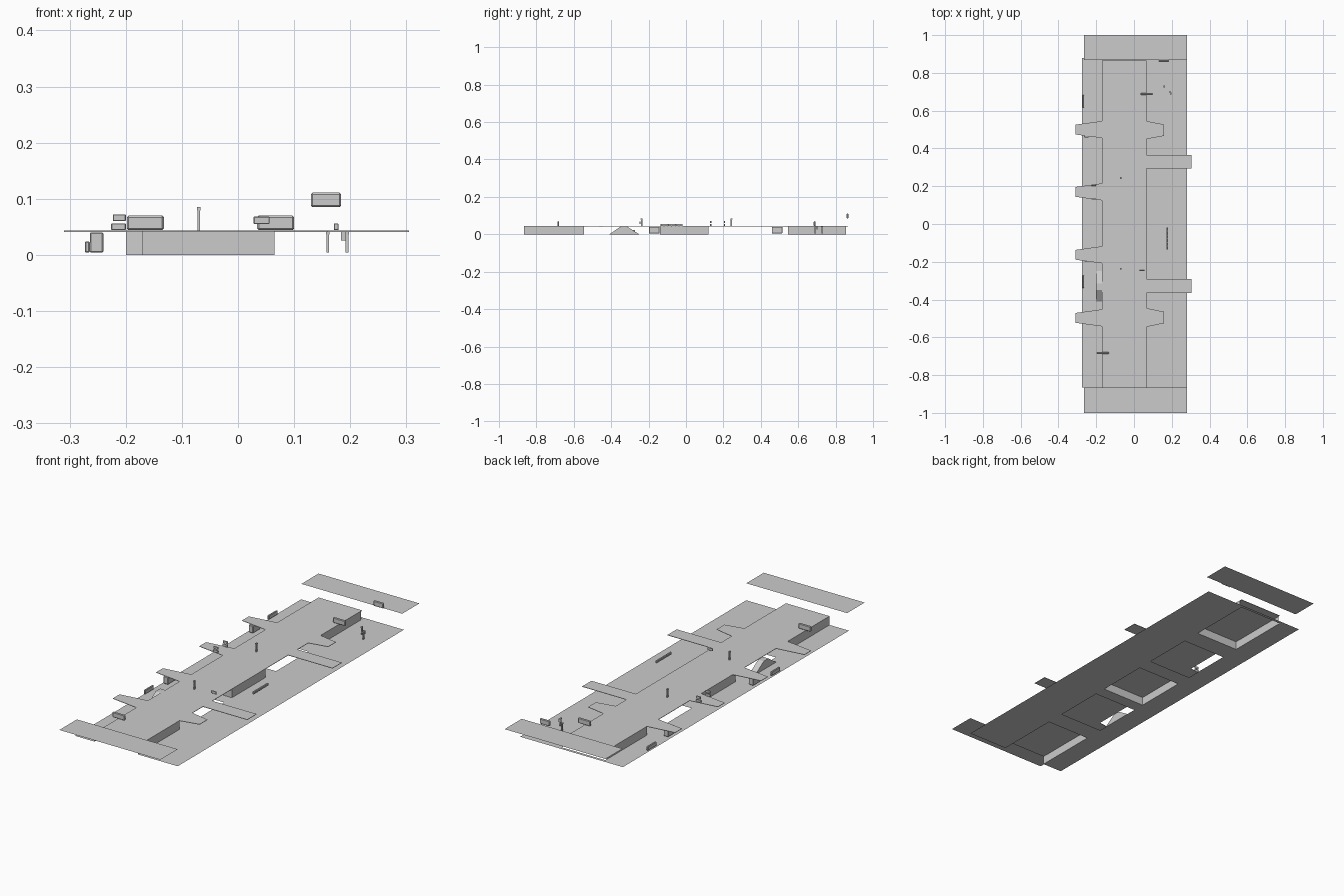
import bpy, bmesh, math

if "Cube" in bpy.data.objects:
    bpy.data.objects.remove(bpy.data.objects["Cube"])

XL, XR, DECK, UPPER = -0.17, 0.065, 0.042, 0.083


def make(name, verts, faces):
    me = bpy.data.meshes.new(name)
    me.from_pydata(verts, [], faces)
    ob = bpy.data.objects.new(name, me)
    bpy.context.collection.objects.link(ob)
    return ob


def quads(name, polys):
    verts, faces = [], []
    for p in polys:
        faces.append(list(range(len(verts), len(verts) + len(p))))
        verts += p
    ob = make(name, verts, faces)
    bm = bmesh.new()
    bm.from_mesh(ob.data)
    bmesh.ops.remove_doubles(bm, verts=bm.verts, dist=1e-5)
    bm.to_mesh(ob.data)
    bm.free()
    return ob


def flat(x0, x1, y0, y1, z):
    return [(x0, y0, z), (x1, y0, z), (x1, y1, z), (x0, y1, z)]


def wall(a, b):
    return [(*a, 0), (*b, 0), (*b, DECK), (*a, DECK)]


def box(name, x0, x1, y0, y1, z0, z1, bevel=0):
    bm = bmesh.new()
    bmesh.ops.create_cube(bm, size=1)
    for v in bm.verts:
        v.co.x = x0 + (v.co.x + .5) * (x1 - x0)
        v.co.y = y0 + (v.co.y + .5) * (y1 - y0)
        v.co.z = z0 + (v.co.z + .5) * (z1 - z0)
    if bevel:
        bmesh.ops.bevel(bm, geom=bm.edges[:], offset=bevel, segments=1, affect='EDGES')
    me = bpy.data.meshes.new(name)
    bm.to_mesh(me)
    bm.free()
    ob = bpy.data.objects.new(name, me)
    bpy.context.collection.objects.link(ob)
    return ob


# lower floor: side aisles plus cross pieces between the open wells
floor = [flat(-.275, XL, -.865, .88, 0), flat(XR, .28, -.865, .88, 0)]
for y0, y1 in [(-.545, -.45), (-.2, -.14), (.12, .2), (.45, .545), (.865, .88)]:
    floor.append(flat(XL, XR, y0, y1, 0))
quads("lower_floor", floor)

# raised deck with side platforms, traced as one outline
right = []
for y, hb, ht, tip in [(-.495, .05, .03, .16), (-.328, .036, .036, .305),
                       (.33, .036, .036, .305), (.497, .048, .03, .16)]:
    right += [(XR, y - hb), (tip, y - ht), (tip, y + ht), (XR, y + hb)]
left = []
for y in (.5, .17, -.163, -.497):
    left += [(XL, y + .045), (-.31, y + .026), (-.31, y - .026), (XL, y - .045)]
outline = [(XL, -.865), (XR, -.865)] + right + [(XR, .865), (XL, .865)] + left
deck = make("raised_deck", [(x, y, DECK + .001) for x, y in outline], [list(range(len(outline)))])
mod = deck.modifiers.new("thickness", 'SOLIDIFY')
mod.thickness = .002

# walls holding up the deck
walls = []
for y0, y1 in [(-.865, -.545), (-.14, .12), (.545, .855)]:
    for x in (XL, XR):
        walls.append(wall((x, y0), (x, y1)))
for y in (-.545, -.14, .12, .545):
    walls.append(wall((XL, y), (XR, y)))
quads("deck_walls", walls)

# upper landings at both ends
quads("end_landing_front", [flat(-.265, .28, -1, -.865, UPPER)])
quads("end_landing_back", [flat(-.265, .28, .868, 1, UPPER)])

# ramp block against the deck
prof = [(-.41, 0), (-.25, 0), (-.315, DECK - .001), (-.35, DECK - .001)]
make("ramp", [(x, y, z) for x in (-.2, XL) for y, z in prof],
     [[3, 2, 1, 0], [4, 5, 6, 7]] + [[i, (i + 1) % 4, (i + 1) % 4 + 4, i + 4] for i in range(4)])

# barrier crates
for i, (x, y, z) in enumerate([(-.165, -.683, .044), (.067, .688, .044), (.157, .863, .085)]):
    w = .033 if i < 2 else .027
    box(f"barrier_{i}", x - w, x + w, y - .005, y + .005, z, z + .026, .003)

# wall consoles along the left edge
for i, y in enumerate((.65, -.305)):
    box(f"edge_console_{i}", -.273, -.264, y - .033, y + .033, .004, .024, .002)

# support crates under the left platforms
for i, y in enumerate((-.17, .487)):
    box(f"platform_support_{i}", -.264, -.24, y - .028, y + .028, .004, DECK - .002, .002)

# slim posts on the deck and in the right aisle
for i, (x, y, z0, z1) in enumerate([(-.07, .243, .042, .085), (-.07, -.237, .042, .085),
                                    (.16, .728, .004, .042), (.194, .69, .004, .042)]):
    box(f"post_{i}", x - .0025, x + .0025, y - .004, y + .004, z0, z1)
    box(f"post_cap_{i}", x - .0035, x + .0035, y - .005, y + .005, z1 - .006, z1)
box("aisle_sign", .184, .197, .697, .702, .026, .042)

# small machines on the left platforms and the deck
for i, y in enumerate((.205, .132)):
    for j, z in enumerate((.044, .06)):
        box(f"machine_{i}_{j}", -.226 + .003 * j, -.2, y - .003, y + .003, z, z + .012, .001)
box("deck_device", .028, .056, -.249, -.244, .055, .068, .001)

# row of blocks above the right aisle
for i in range(6):
    y = -.135 + i * .02
    box(f"rail_block_{i}", .171, .179, y, y + .016, .044, .056, .001)
box("rail_core", .173, .177, -.135, -.02, .046, .054)
